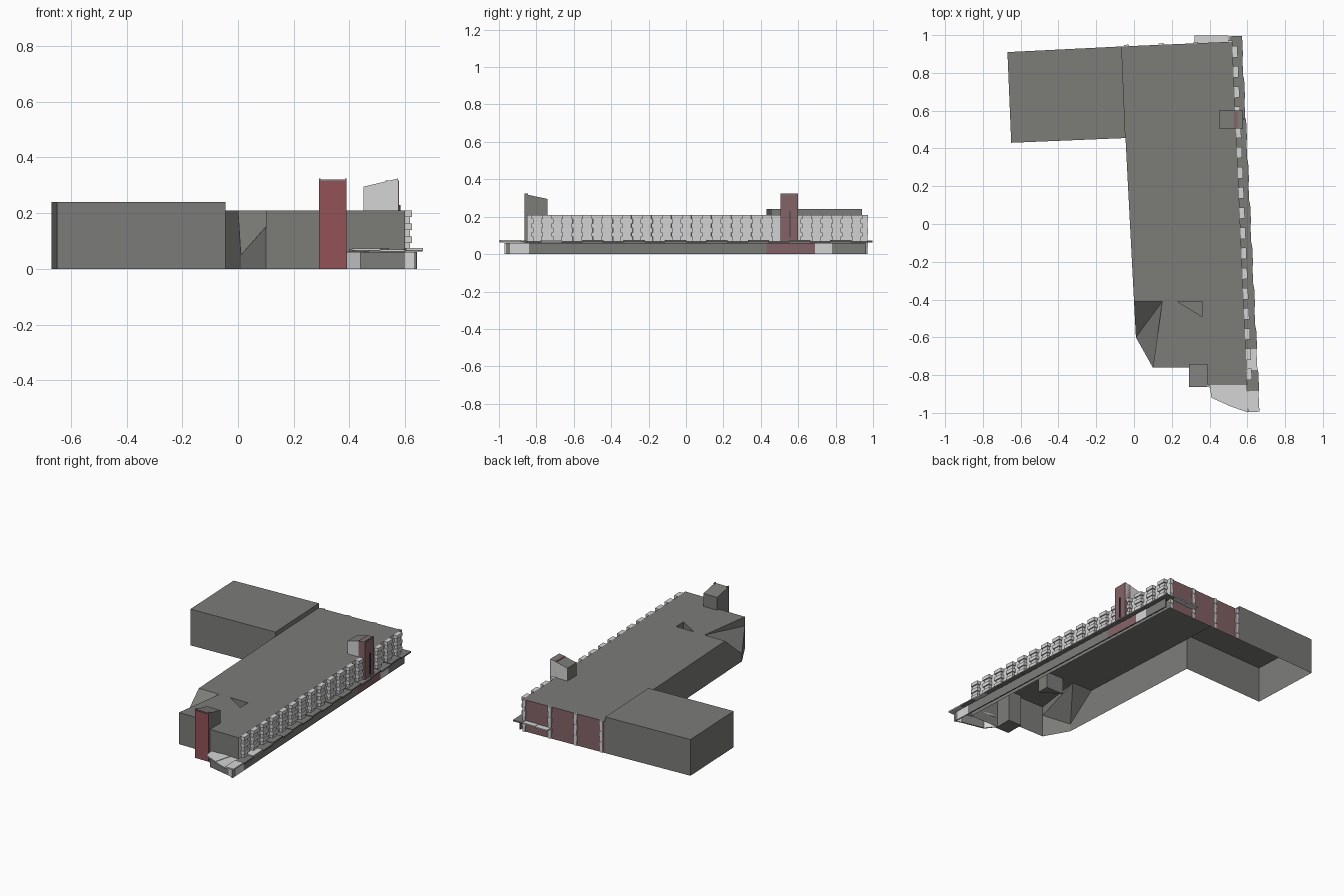
import bpy, bmesh
from mathutils import Vector

if "Cube" in bpy.data.objects:
    bpy.data.objects.remove(bpy.data.objects["Cube"])


def material(name, rgb):
    m = bpy.data.materials.new(name)
    m.diffuse_color = (*rgb, 1)
    m.use_nodes = True
    m.node_tree.nodes["Principled BSDF"].inputs["Base Color"].default_value = m.diffuse_color
    return m


GREY = material("concrete grey", (0.2, 0.2, 0.19))
WHITE = material("pale stone", (0.66, 0.66, 0.66))
RED = material("brick red", (0.29, 0.085, 0.095))
MAUVE = material("dusty brick", (0.23, 0.125, 0.135))
DARK = material("dark slit", (0.05, 0.05, 0.05))


def finish(name, bm, mats, flip=True):
    if flip:
        bmesh.ops.recalc_face_normals(bm, faces=bm.faces)
    me = bpy.data.meshes.new(name)
    bm.to_mesh(me)
    bm.free()
    for m in mats:
        me.materials.append(m)
    ob = bpy.data.objects.new(name, me)
    bpy.context.collection.objects.link(ob)
    return ob


def add_prism(bm, pts, z0, z1):
    tops = z1 if isinstance(z1, (list, tuple)) else [z1] * len(pts)
    lo = [bm.verts.new((x, y, z0)) for x, y in pts]
    hi = [bm.verts.new((p[0], p[1], t)) for p, t in zip(pts, tops)]
    n = len(pts)
    bm.faces.new(lo[::-1])
    bm.faces.new(hi)
    for i in range(n):
        j = (i + 1) % n
        bm.faces.new((lo[i], lo[j], hi[j], hi[i]))


def prism(name, pts, z0, z1, *mats):
    bm = bmesh.new()
    add_prism(bm, pts, z0, z1)
    return finish(name, bm, mats)


def rect(x0, x1, y0, y1):
    return [(x0, y0), (x1, y0), (x1, y1), (x0, y1)]


def strip(p, q, a, b):
    """Footprint along p-q, between sideways offsets a and b."""
    p, q = Vector(p), Vector(q)
    d = (q - p).normalized()
    n = Vector((-d.y, d.x))
    return [tuple(v) for v in (p + n * a, q + n * a, q + n * b, p + n * b)]


# Main hall: open-bottomed shell, roof with triangular light well
H = 0.21
outline = [(-.065, .94), (-.045, .455), (0, -.41), (.15, -.41), (.1, -.76),
           (.39, -.76), (.39, -.85), (.60, -.85), (.52, .965)]
well = [(.23, -.41), (.36, -.41), (.36, -.49)]
bm = bmesh.new()
edges = []
for loop in (outline, well):
    vs = [bm.verts.new((x, y, H)) for x, y in loop]
    edges += [bm.edges.new((vs[i], vs[(i + 1) % len(vs)])) for i in range(len(vs))]
bmesh.ops.triangle_fill(bm, edges=edges, use_beauty=True, normal=(0, 0, 1))


def face(pts, mat=0):
    f = bm.faces.new([bm.verts.new(p) for p in pts])
    f.material_index = mat


def wall(p, q, z0, z1, mat=0):
    face([(*p, z0), (*q, z0), (*q, z1), (*p, z1)], mat)


for i in (1, 4, 5, 6, 7, 8):
    p, q = outline[i], outline[(i + 1) % len(outline)]
    if i == 7:                       # right side: pale above the canopy
        wall(p, q, 0, .07)
        wall(p, q, .07, H, 1)
    else:
        wall(p, q, 0, H, 2 if i == 8 else 0)
for i in range(3):                   # light well
    wall(well[(i + 1) % 3], well[i], .1, H)
face([(x, y, .1) for x, y in well[::-1]])
# Cut-away corner with dipped roof
low, side = (.01, -.6, .05), (.1, -.76, .15)
face([(0, -.41, H), low, (.15, -.41, H)])
face([(.15, -.41, H), low, side])
face([(.15, -.41, H), side, (.1, -.76, H)])
face([(0, -.41, 0), (.01, -.6, 0), low, (0, -.41, H)])
face([(.01, -.6, 0), (.1, -.76, 0), side, low])
finish("main_hall", bm, (GREY, WHITE, MAUVE), flip=False)

# Side wing: open-bottomed, taller
bm = bmesh.new()
wing = [(-.065, .94), (-.67, .91), (-.65, .43), (-.045, .455)]
W = 0.24
for i in range(3):
    wall(wing[i], wing[i + 1], 0, W)
wall(wing[3], wing[0], H, W)
face([(x, y, W) for x, y in wing])
finish("side_wing", bm, (GREY,), flip=False)

# Jagged pale piers along the right wall and back wall
LEVELS = 6


def piers(name, p, q, count, width, depth, z0):
    p, q = Vector(p), Vector(q)
    bm = bmesh.new()
    dz = (H - z0) / LEVELS
    length = (q - p).length
    for i in range(count):
        c = (i + .5) / count if name.startswith("right") else i / (count - 1)
        for k in range(LEVELS):
            w = width * (1 if k % 2 else .75) / length
            foot = strip(p.lerp(q, c - w / 2), p.lerp(q, c + w / 2),
                         0, depth * (1 if k % 2 else .7))
            add_prism(bm, foot, z0 + k * dz, z0 + (k + 1) * dz)
    finish(name, bm, (WHITE,))


piers("right_piers", (.52, .965), (.60, -.85), 17, .06, .026, .07)
piers("back_piers", (-.04, .941), (.51, .964), 4, .025, .008, 0)

# Low plinth under the canopy, coloured by stretch
A, B = Vector((.55, .96)), Vector((.64, -.97))


def on_line(y):
    return tuple(A.lerp(B, (A.y - y) / (A.y - B.y)))


for i, (y0, y1, m) in enumerate([(.96, .78, GREY), (.78, .69, WHITE), (.69, .43, MAUVE),
                                 (.43, -.84, GREY), (-.84, -.94, WHITE), (-.94, -.97, GREY)]):
    prism(f"plinth_{i}", strip(on_line(y0), on_line(y1), -.008, 0), 0, .06, m)
front = [(.39, -.855), (.44, -.92), (.60, -.955), (.64, -.97)]
for i, m in enumerate((WHITE, GREY, WHITE)):
    prism(f"front_plinth_{i}", strip(front[i], front[i + 1], 0, .008), 0, .06, m)

# Canopy slabs, overlapping and slightly staggered
N = 18
C, D = Vector((.538, .995)), Vector((.634, -.995))
for i in range(N):
    t0, t1 = i / N, (i + 1) / N
    k = i % 2
    pale = i in (15, 17)
    prism(f"canopy_slab_{i}", strip(C.lerp(D, t0), C.lerp(D, t1), -.034 + .003 * k, .034 - .004 * k),
          .062 + .004 * k, .071 + .004 * k, WHITE if pale else GREY)

# Pale fan of slabs round the front corner
rim = [(.40, -.85), (.41, -.92), (.51, -.965), (.60, -.997)]
inner = [(.42, -.845), (.47, -.85), (.54, -.85), (.61, -.85)]
for i in range(3):
    prism(f"fan_slab_{i}", [rim[i], rim[i + 1], inner[i + 1], inner[i]],
          .062 + .003 * (i % 2), .07 + .003 * (i % 2), WHITE)
# Back end of canopy
for i in range(2):
    x = .32 + i * .09
    prism(f"back_slab_{i}", rect(x, x + .09, .955, .998), .062 + .003 * i, .07 + .003 * i, WHITE)

# Front pillar with sloping top and red face
prism("front_pillar", rect(.29, .39, -.86, -.74), 0, [.32, .32, .295, .295], GREY)
prism("front_pillar_panel", rect(.29, .39, -.864, -.86), 0, .316, RED)
for i, x in enumerate((.29, .384)):
    prism(f"front_pillar_rim_{i}", rect(x, x + .006, -.864, -.845), .31, .324, GREY)

# Side tower with sloping top, pale flanks and brick face
tower = prism("side_tower", rect(.45, .574, .505, .60), .2, [.295, .324, .324, .295], GREY, WHITE)
for f in tower.data.polygons:
    if abs(f.normal.y) > .9:
        f.material_index = 1
prism("side_tower_panel", rect(.53, .578, .505, .60), .07, .318, MAUVE)
prism("side_tower_slit", rect(.578, .584, .553, .559), .09, .23, DARK)
